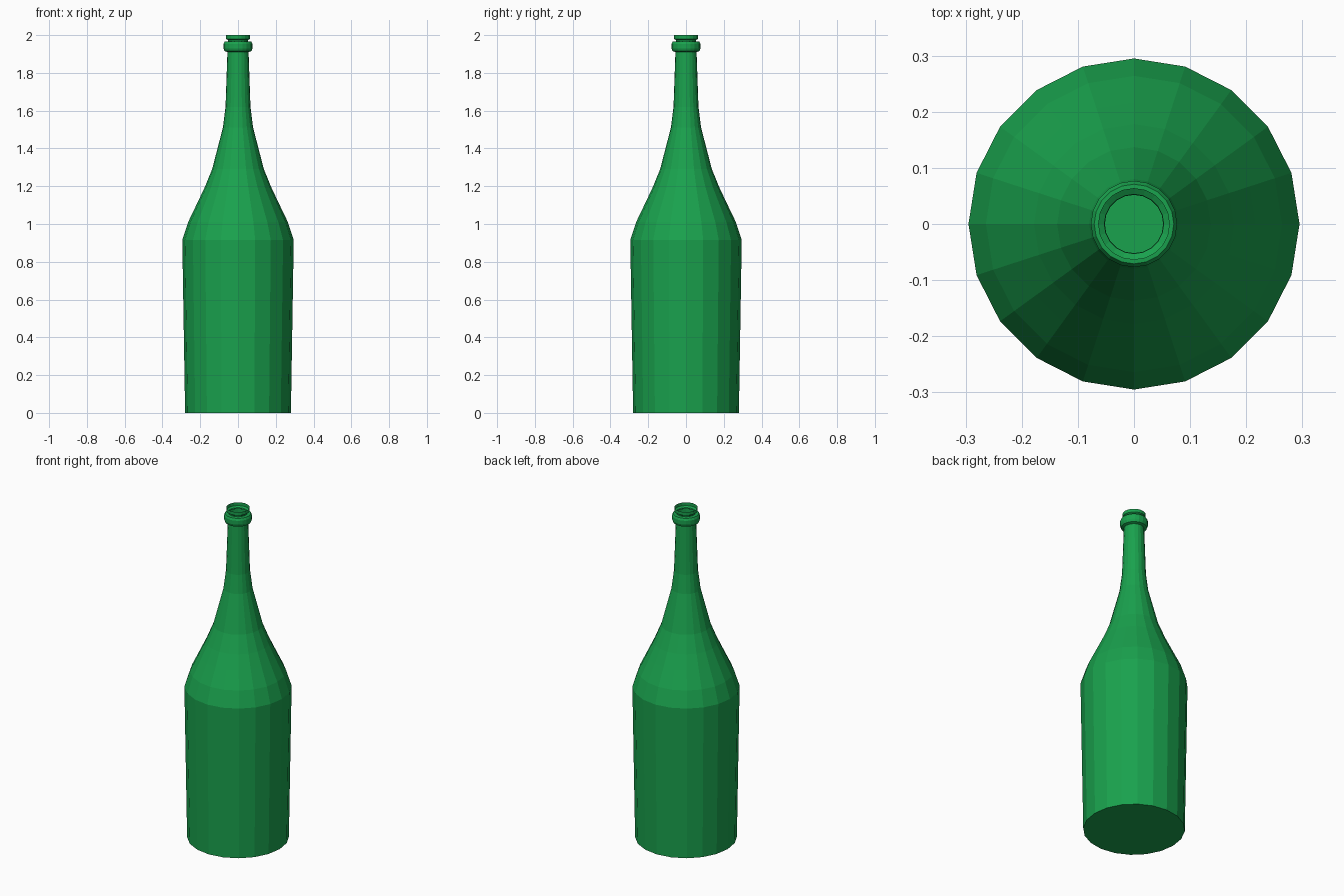
import bpy, bmesh
from math import cos, sin, tau

if "Cube" in bpy.data.objects:
    bpy.data.objects.remove(bpy.data.objects["Cube"])

SIDES = 20


def lathe(name, profile, material):
    """Spin a (radius, z) profile into an open-topped, flat-faced vessel."""
    bm = bmesh.new()
    rings = [[bm.verts.new((r * cos(tau * i / SIDES), r * sin(tau * i / SIDES), z))
              for i in range(SIDES)] for r, z in profile]
    bm.faces.new(rings[0][::-1])
    for low, high in zip(rings, rings[1:]):
        for i in range(SIDES):
            j = (i + 1) % SIDES
            bm.faces.new((low[i], low[j], high[j], high[i]))
    mesh = bpy.data.meshes.new(name)
    bm.to_mesh(mesh)
    bm.free()
    mesh.materials.append(material)
    obj = bpy.data.objects.new(name, mesh)
    bpy.context.collection.objects.link(obj)
    return obj


glass = bpy.data.materials.new("green_glass")
glass.diffuse_color = (0.01, 0.36, 0.075, 1)
glass.use_nodes = True
glass.node_tree.nodes["Principled BSDF"].inputs["Base Color"].default_value = glass.diffuse_color

# Body, sloping shoulder, slim neck, collar ring, groove and mouth lip
lathe("bottle", [
    (0.28, 0), (0.295, 0.915),
    (0.264, 1.01), (0.216, 1.11), (0.178, 1.19), (0.137, 1.29),
    (0.08, 1.51), (0.066, 1.62), (0.056, 1.91),
    (0.071, 1.915), (0.077, 1.93), (0.077, 1.953), (0.071, 1.965),
    (0.052, 1.966), (0.053, 1.973),
    (0.064, 1.98), (0.064, 2.0),
], glass)
